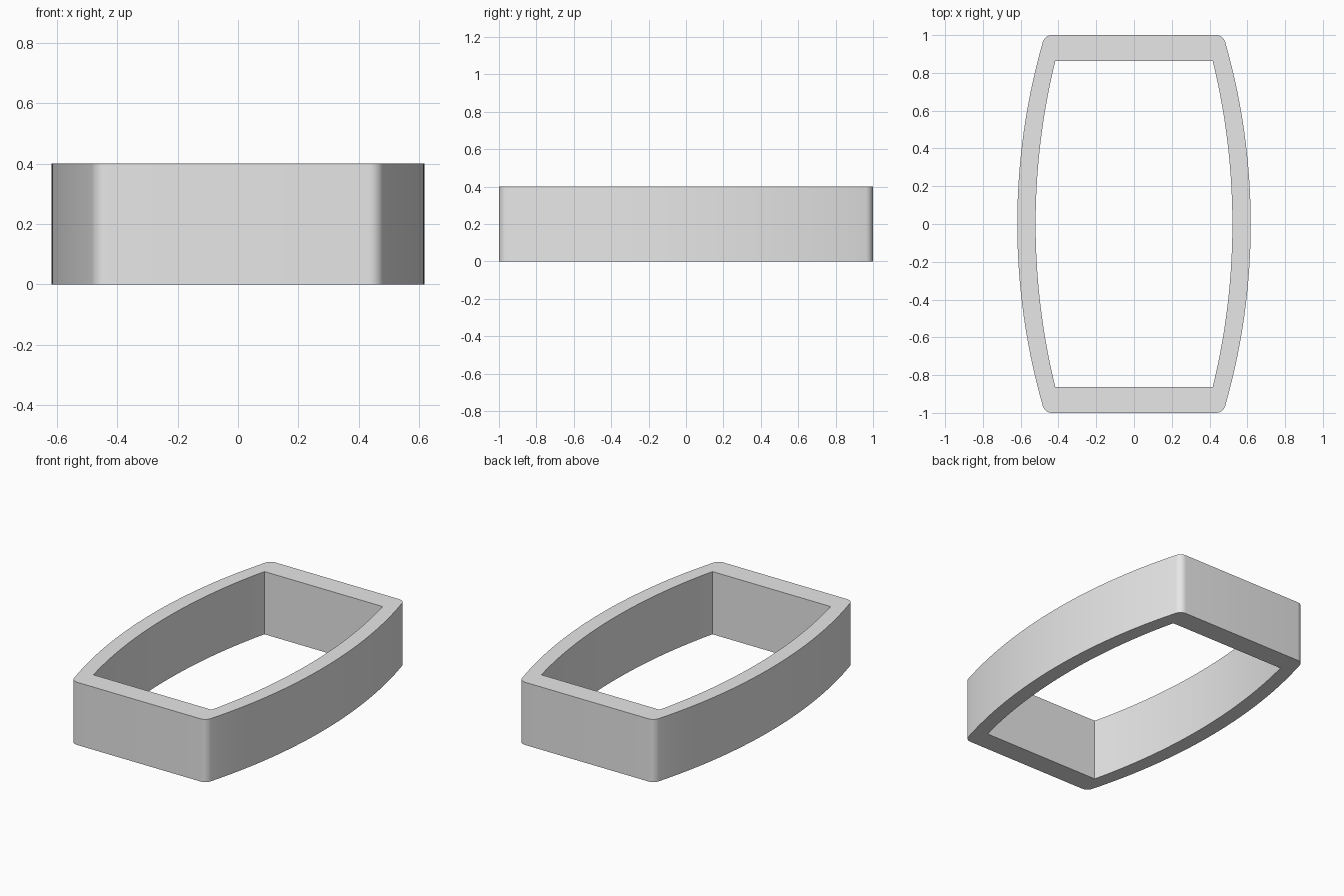
import bpy, bmesh, math

if "Cube" in bpy.data.objects:
    bpy.data.objects.remove(bpy.data.objects["Cube"])

HEIGHT = 0.4


def mirror_quarter(quarter):
    # quarter runs from the +x axis to the +y side; returns a closed loop
    half = quarter + [(-x, y) for x, y in reversed(quarter)]
    return half + [(-x, -y) for x, y in half[1:-1]]


def outer_outline(width=0.618, radius=3.5, fillet=0.05, steps=14):
    # bowed side, then a rounded corner onto the flat end
    cx = width - radius
    fy = 1 - fillet
    fx = cx + math.sqrt((radius - fillet) ** 2 - fy ** 2)
    end = math.atan2(fy, fx - cx)
    pts = [(cx + radius * math.cos(end * i / steps),
            radius * math.sin(end * i / steps)) for i in range(steps + 1)]
    for i in range(1, 9):
        a = end + (math.pi / 2 - end) * i / 8
        pts.append((fx + fillet * math.cos(a), fy + fillet * math.sin(a)))
    return mirror_quarter(pts)


def inner_outline(width=0.521, radius=3.62, length=0.862, steps=14):
    # bowed side meeting the flat end in a sharp corner
    cx = width - radius
    end = math.asin(length / radius)
    pts = [(cx + radius * math.cos(end * i / steps),
            radius * math.sin(end * i / steps)) for i in range(steps + 1)]
    return mirror_quarter(pts)


# Barrel-shaped ring: filled curve outline with a hole, extruded upward
bm = bmesh.new()
edges = []
for outline in (outer_outline(), inner_outline()):
    # the mirrored loop shares its start point, so only unique points are used
    verts = [bm.verts.new((x, y, 0)) for x, y in outline]
    edges += [bm.edges.new((verts[i - 1], verts[i])) for i in range(len(verts))]
bmesh.ops.triangle_fill(bm, edges=edges, use_beauty=True, normal=(0, 0, 1))
res = bmesh.ops.extrude_face_region(bm, geom=bm.faces[:], use_keep_orig=True)
top = [g for g in res["geom"] if isinstance(g, bmesh.types.BMVert)]
bmesh.ops.translate(bm, verts=top, vec=(0, 0, HEIGHT))
bmesh.ops.recalc_face_normals(bm, faces=bm.faces[:])

mesh = bpy.data.meshes.new("barrel_ring")
bm.to_mesh(mesh)
bm.free()
ring = bpy.data.objects.new("barrel_ring", mesh)
bpy.context.collection.objects.link(ring)

# Plain grey colour
grey = bpy.data.materials.new("light_grey")
grey.diffuse_color = (0.8, 0.8, 0.8, 1)
grey.use_nodes = True
grey.node_tree.nodes["Principled BSDF"].inputs["Base Color"].default_value = grey.diffuse_color
mesh.materials.append(grey)

# Smooth curved walls, sharp rims
bpy.context.view_layer.objects.active = ring
ring.select_set(True)
bpy.ops.object.shade_smooth_by_angle(angle=math.radians(30))
